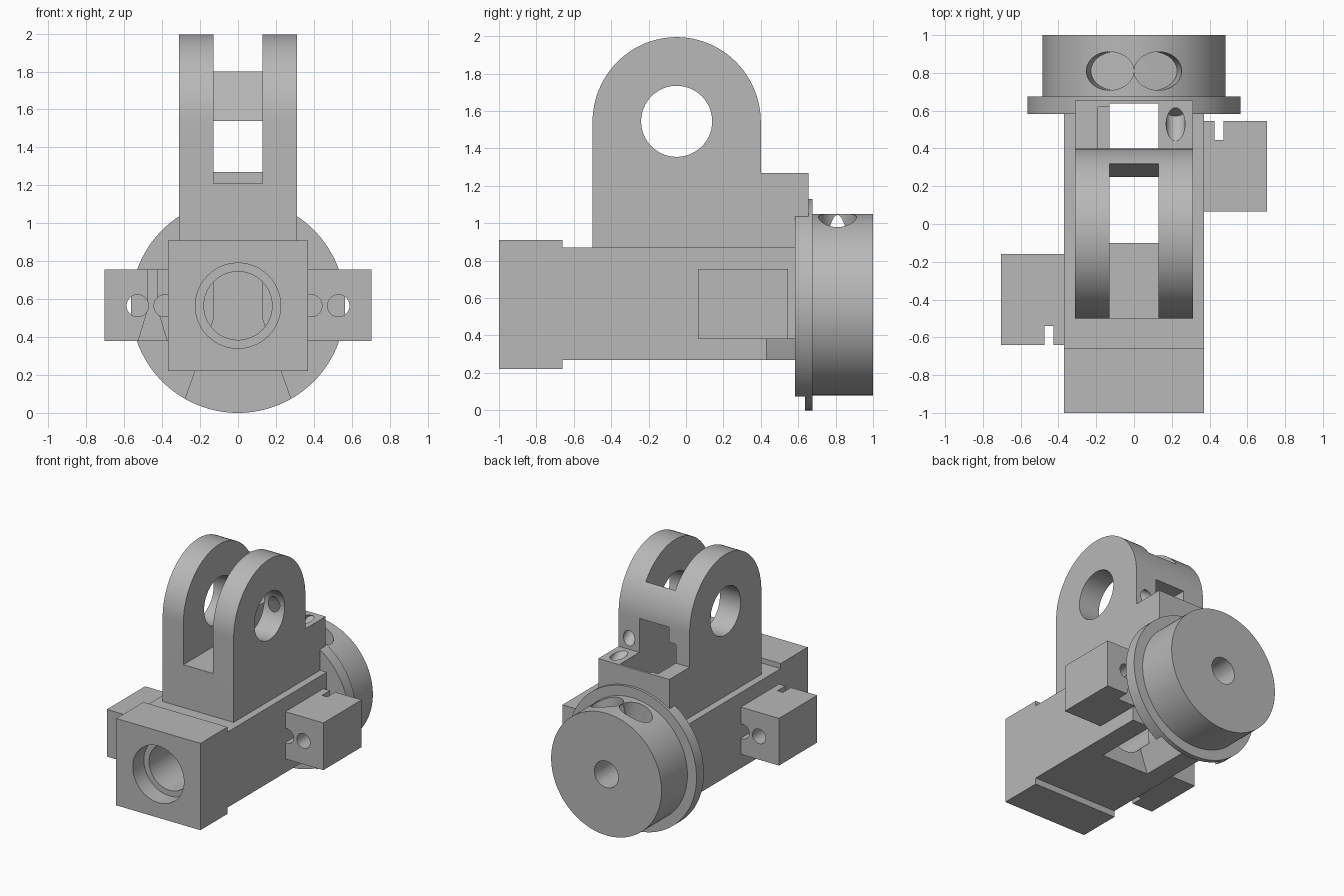
import bpy, bmesh, math
from mathutils import Vector

default = bpy.data.objects.get("Cube")
if default:
    bpy.data.objects.remove(default)

grey = bpy.data.materials.new("machined grey")
grey.use_nodes = True
tone = (0.48, 0.48, 0.48, 1)
grey.diffuse_color = tone
grey.node_tree.nodes["Principled BSDF"].inputs["Base Color"].default_value = tone

MID = 0.565  # height of the barrel axis


def prism(name, outline, axis, lo, hi):
    """Extrude a 2D outline along an axis (x: outline is yz, y: outline is xz)."""
    def place(a, b, t):
        return (t, a, b) if axis == "x" else (a, t, b)
    bm = bmesh.new()
    face = bm.faces.new([bm.verts.new(place(a, b, lo)) for a, b in outline])
    moved = bmesh.ops.extrude_face_region(bm, geom=[face])["geom"]
    shift = Vector(place(0, 0, hi - lo))
    bmesh.ops.translate(bm, vec=shift, verts=[v for v in moved if isinstance(v, bmesh.types.BMVert)])
    bmesh.ops.recalc_face_normals(bm, faces=bm.faces)
    mesh = bpy.data.meshes.new(name)
    bm.to_mesh(mesh)
    bm.free()
    mesh.materials.append(grey)
    obj = bpy.data.objects.new(name, mesh)
    bpy.context.collection.objects.link(obj)
    return obj


def box(name, x0, x1, y0, y1, z0, z1):
    return prism(name, [(y0, z0), (y1, z0), (y1, z1), (y0, z1)], "x", x0, x1)


def rod(name, start, end, radius, sides=64):
    a, b = Vector(start), Vector(end)
    bpy.ops.mesh.primitive_cylinder_add(vertices=sides, radius=radius, depth=(b - a).length,
                                        location=(a + b) / 2,
                                        rotation=(b - a).to_track_quat("Z", "Y").to_euler())
    obj = bpy.context.object
    obj.name = name
    obj.data.materials.append(grey)
    return obj


def cut(obj, cutters):
    for tool in cutters:
        tool.hide_render = True
        mod = obj.modifiers.new("cut", "BOOLEAN")
        mod.operation, mod.solver, mod.object = "DIFFERENCE", "EXACT", tool
    graph = bpy.context.evaluated_depsgraph_get()
    mesh = bpy.data.meshes.new_from_object(obj.evaluated_get(graph))
    obj.modifiers.clear()
    obj.data = mesh


# Main solids
body = box("receiver_body", -0.37, 0.37, -0.66, 0.585, 0.27, 0.87)
front = box("front_block", -0.37, 0.37, -1, -0.66, 0.22, 0.91)
flange = rod("rear_flange", (0, 0.583, MID), (0, 0.675, MID), 0.565, 128)
drum = rod("rear_drum", (0, 0.67, MID), (0, 1, MID), 0.485, 128)

# Clevis lugs and rear shelf share one side outline
arc = [math.pi * (1 - i / 48) for i in range(49)]
outline = [(-0.5, 0.87)] + [(-0.05 + 0.45 * math.cos(t), 1.54 + 0.455 * math.sin(t)) for t in arc]
outline += [(0.4, 1.27), (0.655, 1.27), (0.655, 0.87)]
clevis = prism("clevis_and_shelf", outline, "x", -0.312, 0.312)

# Central well with a flared mouth
well = box("well_cutter", -0.13, 0.13, -0.1, 0.637, -0.1, 1.54)
flare = prism("flare_cutter", [(-0.13, 0.49), (-0.315, -0.03), (0.315, -0.03), (0.13, 0.49)],
              "y", -0.1, 0.637)
side_port = box("side_port_cutter", 0.1, 0.5, 0.43, 0.6, 0.2, 0.385)
well_side = box("well_side_cutter", -0.19, -0.12, 0.2, 0.62, 0.9, 1.42)

# Gap between the lugs, leaving a rear bridge
gap = prism("gap_cutter", [(-0.6, 1.21), (0.25, 1.21), (0.25, 1.54), (0.317, 1.8),
                           (0.5, 1.8), (0.5, 2.1), (-0.6, 2.1)], "x", -0.13, 0.13)
pin = rod("pin_cutter", (-0.5, -0.05, 1.545), (0.5, -0.05, 1.545), 0.19)
drill = rod("drill_cutter", (0.22, 0.05, 1.6), (0.22, 0.6, 1.22), 0.05, 32)

# Stepped bore along the body
bore = rod("bore_cutter", (0, -1.1, MID), (0, 0, MID), 0.18)
counterbore = rod("counterbore_cutter", (0, -1.1, MID), (0, -0.86, MID), 0.225)

cut(body, [well, flare, side_port, bore])
cut(front, [counterbore, bore])
cut(clevis, [gap, well, well_side, pin, drill])
flange_notch = box("flange_notch_cutter", -0.312, 0.312, 0.5, 0.65, 0.9, 1.3)
cut(flange, [well, flare, flange_notch])
tools = [well, flare, side_port, well_side, gap, pin, drill, bore, counterbore, flange_notch]

# Drum: rear hole and two splayed pockets on top
hub = rod("hub_cutter", (0, 0.75, MID), (0, 1.1, MID), 0.105)
pockets = [rod("pocket_cutter", (s * 0.1, 0.81, 0.86), (s * 0.15, 0.81, 1.15), 0.13) for s in (-1, 1)]
for pocket in pockets:
    pocket.scale.x = 0.78
cut(drum, [hub] + pockets)
tools += [hub] + pockets

# Side blocks, turned half around the vertical axis from each other
solids = [body, front, clevis, flange, drum]
for name, s, back in (("left_side_block", 1, 0.545), ("right_side_block", -1, 0.64)):
    near, far = s * (back - 0.48), s * back
    block = box(name, *sorted((s * 0.37, s * 0.705)), *sorted((near, far)), 0.38, 0.755)
    holes = [rod("hole_cutter", (s * x, near - s * 0.1, MID), (s * x, far + s * 0.1, MID), 0.058, 40)
             for x in (0.53, 0.385)]
    c = s * 0.45
    slot = [(c - 0.024, 0.8), (c - 0.024, 0.55), (c - 0.085, 0.35),
            (c + 0.085, 0.35), (c + 0.024, 0.55), (c + 0.024, 0.8)]
    notch = prism("notch_cutter", slot, "y", *sorted((far - s * 0.1, far + s * 0.1)))
    cut(block, holes + [notch])
    tools += holes + [notch]
    solids.append(block)

for tool in tools:
    bpy.data.objects.remove(tool)

# Smooth the round walls, keep edges crisp
bpy.ops.object.select_all(action="DESELECT")
for obj in solids:
    obj.select_set(True)
bpy.context.view_layer.objects.active = body
bpy.ops.object.shade_smooth_by_angle(angle=math.radians(25))
